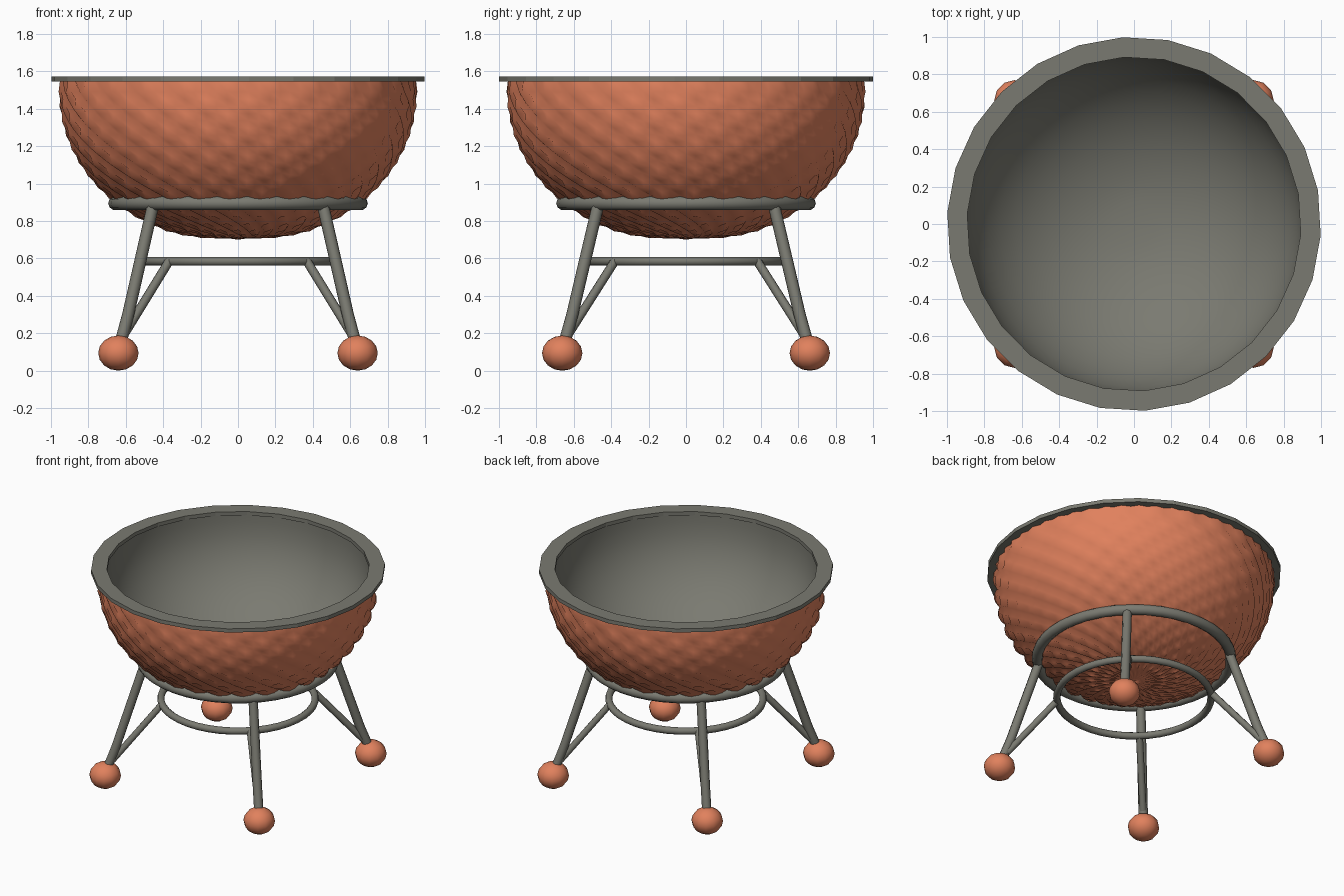
import bpy, bmesh, math
from math import sin, cos, pi

if "Cube" in bpy.data.objects:
    bpy.data.objects.remove(bpy.data.objects["Cube"])

def material(name, rgb):
    m = bpy.data.materials.new(name)
    m.diffuse_color = (*rgb, 1)
    m.use_nodes = True
    m.node_tree.nodes["Principled BSDF"].inputs["Base Color"].default_value = m.diffuse_color
    return m

CORAL = material("coral", (0.75, 0.22, 0.11))
GREY = material("warm_grey", (0.195, 0.195, 0.165))
PHASE = math.radians(93.4)   # direction of one rim corner
SIDES = 26

def finish(bm, name, mat, angle=50):
    bmesh.ops.recalc_face_normals(bm, faces=bm.faces)
    me = bpy.data.meshes.new(name)
    bm.to_mesh(me)
    bm.free()
    ob = bpy.data.objects.new(name, me)
    bpy.context.collection.objects.link(ob)
    me.materials.append(mat)
    bpy.ops.object.select_all(action='DESELECT')
    ob.select_set(True)
    bpy.context.view_layer.objects.active = ob
    bpy.ops.object.shade_smooth_by_angle(angle=math.radians(angle))
    return ob

def loft(bm, rings, closed=False):
    """Bridge successive rings of points."""
    vs = [[bm.verts.new(p) for p in r] for r in rings]
    n = len(vs[0])
    for k in range(len(vs) if closed else len(vs) - 1):
        a, b = vs[k], vs[(k + 1) % len(vs)]
        for i in range(n):
            j = (i + 1) % n
            bm.faces.new((a[i], a[j], b[j], b[i]))
    return vs

def circle(r, z, n):
    return [(r * cos(PHASE + 2 * pi * i / n), r * sin(PHASE + 2 * pi * i / n), z) for i in range(n)]

def lathe(name, profile, n, mat, closed=False, cap=False, angle=50):
    bm = bmesh.new()
    vs = loft(bm, [circle(r, z, n) for r, z in profile], closed)
    if cap:
        bm.faces.new(vs[-1])
    return finish(bm, name, mat, angle)

def torus(name, major, minor, z, n):
    prof = [(major + minor * cos(2 * pi * k / 10), z + minor * sin(2 * pi * k / 10)) for k in range(10)]
    return lathe(name, prof, n, GREY, closed=True)

def tube(name, pts, radius):
    cu = bpy.data.curves.new(name, 'CURVE')
    cu.dimensions = '3D'
    cu.bevel_depth = radius
    cu.bevel_resolution = 2
    cu.use_fill_caps = True
    sp = cu.splines.new('POLY')
    sp.points.add(len(pts) - 1)
    for p, co in zip(sp.points, pts):
        p.co = (*co, 1)
    cu.materials.append(GREY)
    ob = bpy.data.objects.new(name, cu)
    bpy.context.collection.objects.link(ob)

# Quilted outer bowl: diamond cushions, 26 around and 8 down
def bowl_point(a, b):
    t = b * pi / 2
    if b < 0:
        r, z = 0.935, 1.55
    else:
        r, z = 0.935 * cos(t) ** 0.95, 1.49 - 0.78 * sin(t)
    puff = 0.026 * math.sqrt(abs(sin(pi * (a * SIDES + b * 8)) * sin(pi * (a * SIDES - b * 8))))
    puff *= min(1, 3 * r)
    ang = PHASE + 2 * pi * a
    r += puff * cos(t)
    return (r * cos(ang), r * sin(ang), z - puff * sin(max(t, 0)))

bm = bmesh.new()
cols, rows = SIDES * 4, 32
vs = loft(bm, [[bowl_point(i / cols, j / rows) for i in range(cols)] for j in range(-1, rows)])
tip = bm.verts.new((0, 0, 0.70))
for i in range(cols):
    bm.faces.new((vs[-1][i], vs[-1][(i + 1) % cols], tip))
finish(bm, "quilted_bowl", CORAL, 60)

# Smooth inner lining
lining = [(0.90, 1.55)] + [(0.90 * cos(t), 1.49 - 0.73 * sin(t))
                           for t in [k * pi / 2 / 12 for k in range(12)]]
lathe("bowl_lining", lining, SIDES * 2, GREY, cap=True)

# Flat rim
lathe("rim", [(0.893, 1.545), (1.0, 1.545), (1.0, 1.573), (0.893, 1.573)], SIDES, GREY, closed=True, angle=10)

# Support rings
torus("upper_ring", 0.658, 0.037, 0.895, 40)
torus("lower_ring", 0.525, 0.025, 0.585, 40)

# Four legs with braces and ball feet
for sx in (-1, 1):
    for sy in (-1, 1):
        tag = ("back" if sy > 0 else "front") + ("_right" if sx > 0 else "_left")
        at = lambda r, z: (sx * r * 0.695, sy * r * 0.719, z)
        tube(tag + "_leg", [at(0.655, 0.88), at(0.845, 0.30), at(0.915, 0.12)], 0.032)
        tube(tag + "_brace", [at(0.53, 0.585), at(0.87, 0.20)], 0.024)
        bm = bmesh.new()
        bmesh.ops.create_uvsphere(bm, u_segments=12, v_segments=8, radius=1)
        bmesh.ops.scale(bm, vec=(0.108, 0.108, 0.094), verts=bm.verts)
        bmesh.ops.translate(bm, vec=at(0.92, 0.094), verts=bm.verts)
        finish(bm, tag + "_foot", CORAL)
